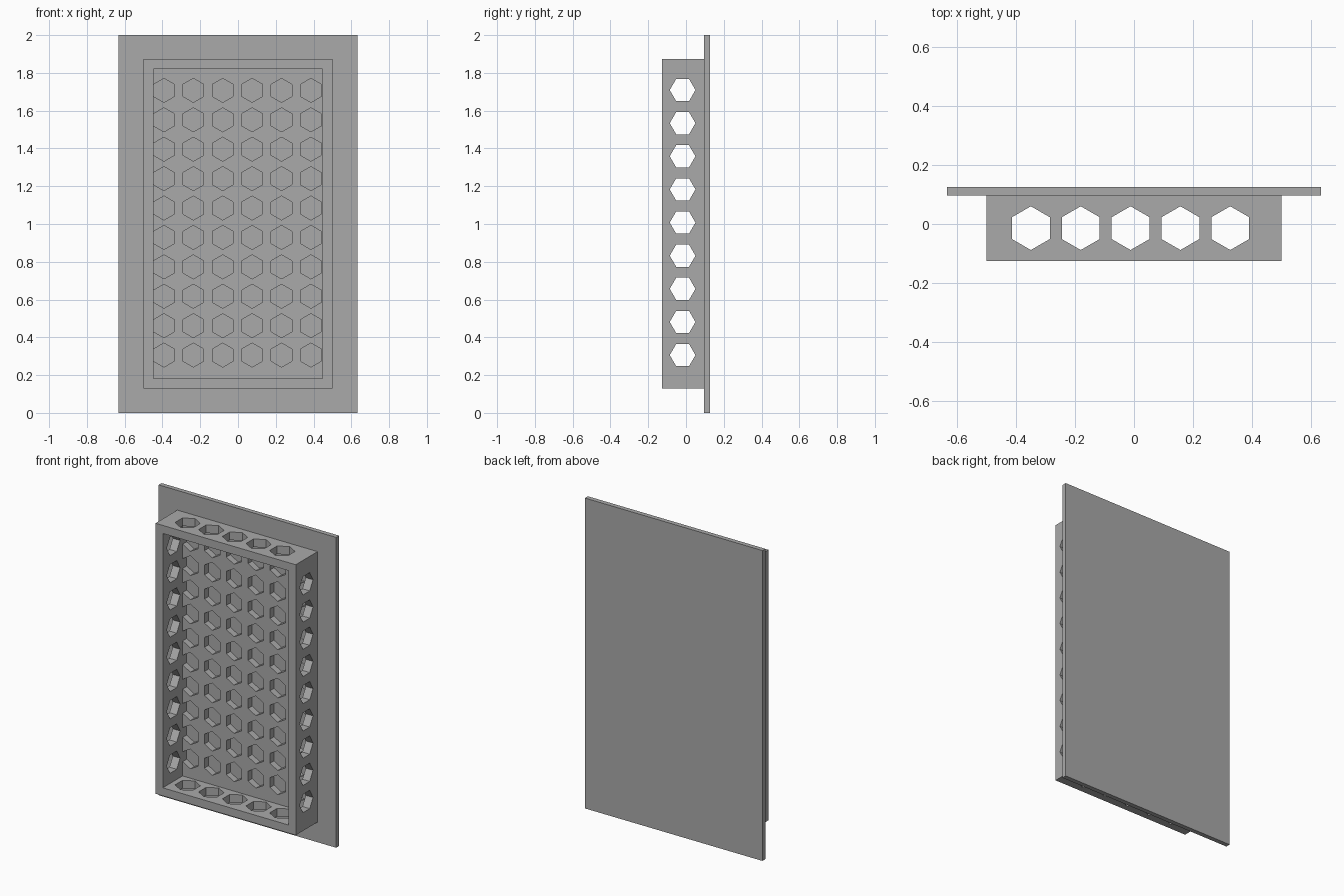
import bpy, bmesh, math
from mathutils import Matrix, Vector

cube = bpy.data.objects.get("Cube")
if cube:
    bpy.data.objects.remove(cube)

grey = bpy.data.materials.new("plain grey")
grey.use_nodes = True
colour = (0.4, 0.4, 0.4, 1)
grey.diffuse_color = colour
grey.node_tree.nodes["Principled BSDF"].inputs["Base Color"].default_value = colour


def make_object(name, bm):
    bmesh.ops.recalc_face_normals(bm, faces=bm.faces)
    mesh = bpy.data.meshes.new(name)
    bm.to_mesh(mesh)
    bm.free()
    mesh.materials.append(grey)
    obj = bpy.data.objects.new(name, mesh)
    bpy.context.scene.collection.objects.link(obj)
    return obj


def box(name, low, high):
    low, high = Vector(low), Vector(high)
    bm = bmesh.new()
    bmesh.ops.create_cube(bm, size=1, matrix=Matrix.Translation((low + high) / 2)
                          @ Matrix.Diagonal((*(high - low), 1)))
    return make_object(name, bm)


def hex_cutter(centres, axis, point, radius, depth):
    """Hexagonal prisms along axis, with one corner towards point."""
    axis, point = Vector(axis), Vector(point)
    turn = Matrix((point, axis.cross(point), axis)).transposed().to_4x4()
    bm = bmesh.new()
    for centre in centres:
        bmesh.ops.create_cone(bm, cap_ends=True, segments=6, radius1=radius,
                              radius2=radius, depth=depth,
                              matrix=Matrix.Translation(centre) @ turn
                              @ Matrix.Rotation(math.pi / 2, 4, "Z"))
    return make_object("hole_cutter", bm)


def cut(obj, cutter):
    cutter.hide_render = True
    mod = obj.modifiers.new("holes", "BOOLEAN")
    mod.operation, mod.solver, mod.object = "DIFFERENCE", "EXACT", cutter
    graph = bpy.context.evaluated_depsgraph_get()
    mesh = bpy.data.meshes.new_from_object(obj.evaluated_get(graph))
    obj.modifiers.clear()
    obj.data = mesh
    bpy.data.objects.remove(cutter)


X, Y, Z = (1, 0, 0), (0, 1, 0), (0, 0, 1)
FLOOR, PLATE, BACK, FRONT = 0.075, 0.096, 0.126, -0.126
LOW, HIGH, WALL, HALF = 0.13, 1.873, 0.052, 0.5

# Back plate with the raised tray
tray = box("tray", (-HALF, FRONT, LOW), (HALF, BACK - 0.005, HIGH))
plate = box("back_plate", (-0.633, PLATE, 0), (0.633, BACK, 2))
mod = tray.modifiers.new("join", "BOOLEAN")
mod.operation, mod.solver, mod.object = "UNION", "EXACT", plate
graph = bpy.context.evaluated_depsgraph_get()
joined = bpy.data.meshes.new_from_object(tray.evaluated_get(graph))
tray.modifiers.clear()
tray.data = joined
bpy.data.objects.remove(plate)

# Open front cavity
cut(tray, box("cavity", (-HALF + WALL, FRONT - 0.1, LOW + WALL),
              (HALF - WALL, FLOOR, HIGH - WALL)))

# Blind holes in the floor
HOLE_END = 0.116
floor_holes = [(-0.392 + 0.1556 * i, (FLOOR - 0.02 + HOLE_END) / 2, 0.306 + 0.1557 * j)
               for i in range(6) for j in range(10)]
cut(tray, hex_cutter(floor_holes, Y, Z, 0.0635, HOLE_END - FLOOR + 0.02))

# Through holes in the side walls
for side in (-1, 1):
    cut(tray, hex_cutter([(side * HALF, -0.018, 0.306 + 0.1754 * j) for j in range(9)],
                         X, Y, 0.068, 0.2))

# Through holes in the top and bottom walls
for z in (LOW, HIGH):
    cut(tray, hex_cutter([(-0.349 + 0.1687 * i, -0.014, z) for i in range(5)],
                         Z, Y, 0.074, 0.2))
